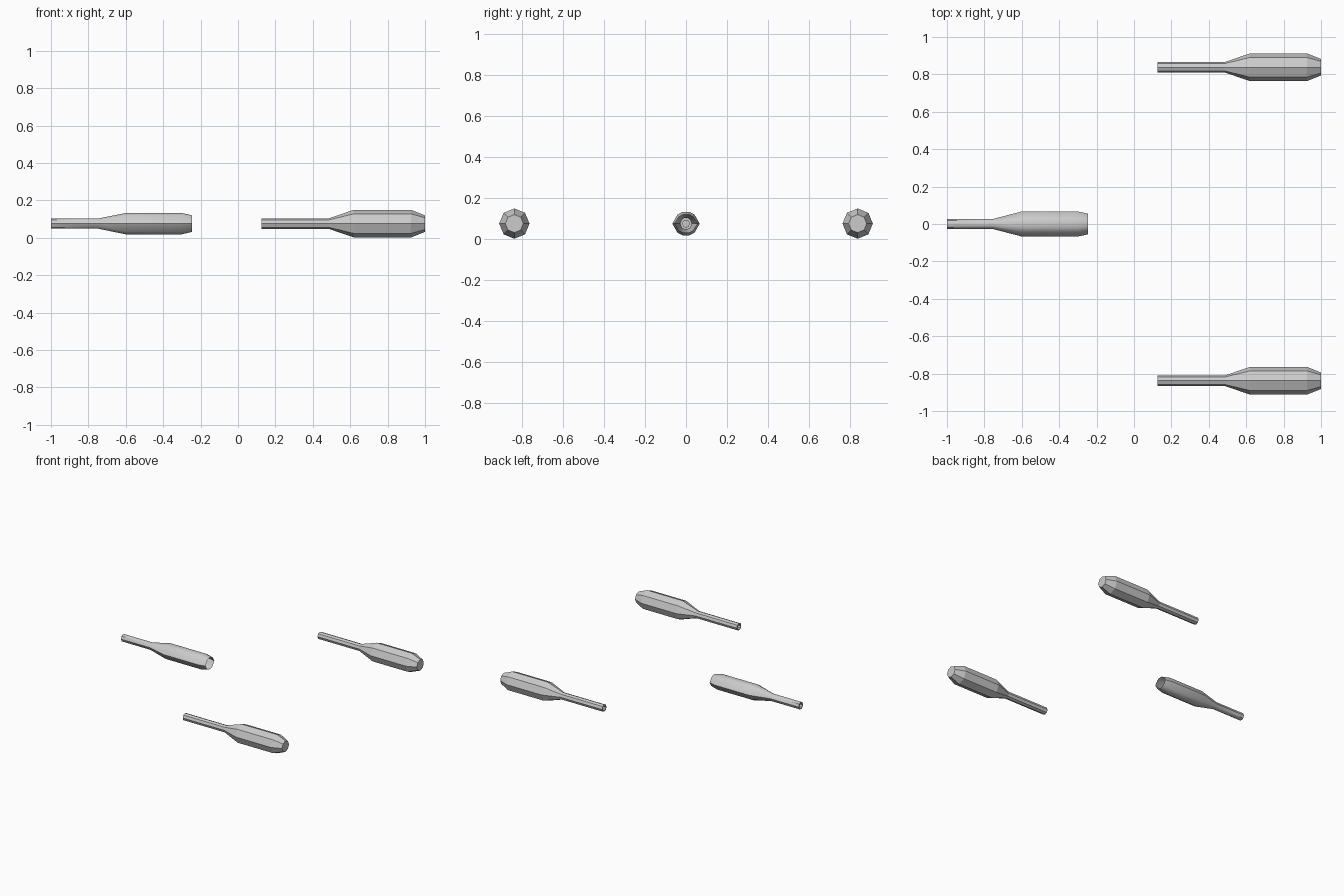
import bpy, bmesh, math

if "Cube" in bpy.data.objects:
    bpy.data.objects.remove(bpy.data.objects["Cube"])

ZC = 0.076  # height of every axis


def octagon(r):
    return [(r * math.cos(i * math.pi / 4), r * math.sin(i * math.pi / 4)) for i in range(8)]


def flat_section(w, h):
    # wide section with pointed sides and a softly flattened top and bottom
    upper = [(1, 0), (0.63, 0.76), (0.27, 1), (-0.27, 1), (-0.63, 0.76)]
    pts = upper + [(-y, -z) for y, z in upper]
    return [(y * w, z * h) for y, z in pts]


def round_section(r):
    # circle with vertices matching the flat section
    angles = [math.atan2(z, y) for y, z in flat_section(0.068, 0.058)]
    return [(r * math.cos(a), r * math.sin(a)) for a in angles]


def loft(name, y, sections, cap_end):
    """Skin a list of (x, [(y, z)...]) rings; the first ring is the bore floor."""
    bm = bmesh.new()
    rings = [[bm.verts.new((x, y + p[0], ZC + p[1])) for p in pts] for x, pts in sections]
    n = len(rings[0])
    for a, b in zip(rings, rings[1:]):
        for i in range(n):
            j = (i + 1) % n
            bm.faces.new((a[i], a[j], b[j], b[i]))
    bm.faces.new(rings[0])
    if cap_end:
        bm.faces.new(rings[-1])
    bmesh.ops.recalc_face_normals(bm, faces=bm.faces)
    mesh = bpy.data.meshes.new(name)
    bm.to_mesh(mesh)
    bm.free()
    obj = bpy.data.objects.new(name, mesh)
    bpy.context.collection.objects.link(obj)
    return obj


# Two octagonal side barrels with bored muzzle and closed rear
side_profile = [(0.20, 0.019), (0.125, 0.019), (0.125, 0.028), (0.485, 0.028),
                (0.62, 0.074), (0.925, 0.074), (1.0, 0.044)]
for name, side in (("left_barrel", 1), ("right_barrel", -1)):
    loft(name, side * 0.838, [(x, octagon(r)) for x, r in side_profile], True)

# Centre barrel: round tube widening to a flattened housing, open at the rear
centre = [(x, round_section(r)) for x, r in
          [(-0.925, 0.019), (-1.0, 0.019), (-1.0, 0.028), (-0.75, 0.028)]]
centre += [(x, flat_section(w, h)) for x, w, h in
           [(-0.60, 0.067, 0.057), (-0.30, 0.067, 0.057), (-0.245, 0.055, 0.044)]]
barrel = loft("centre_barrel", 0.0, centre, False)
bpy.context.view_layer.objects.active = barrel
barrel.select_set(True)
bpy.ops.object.shade_smooth_by_angle(angle=math.radians(32))
